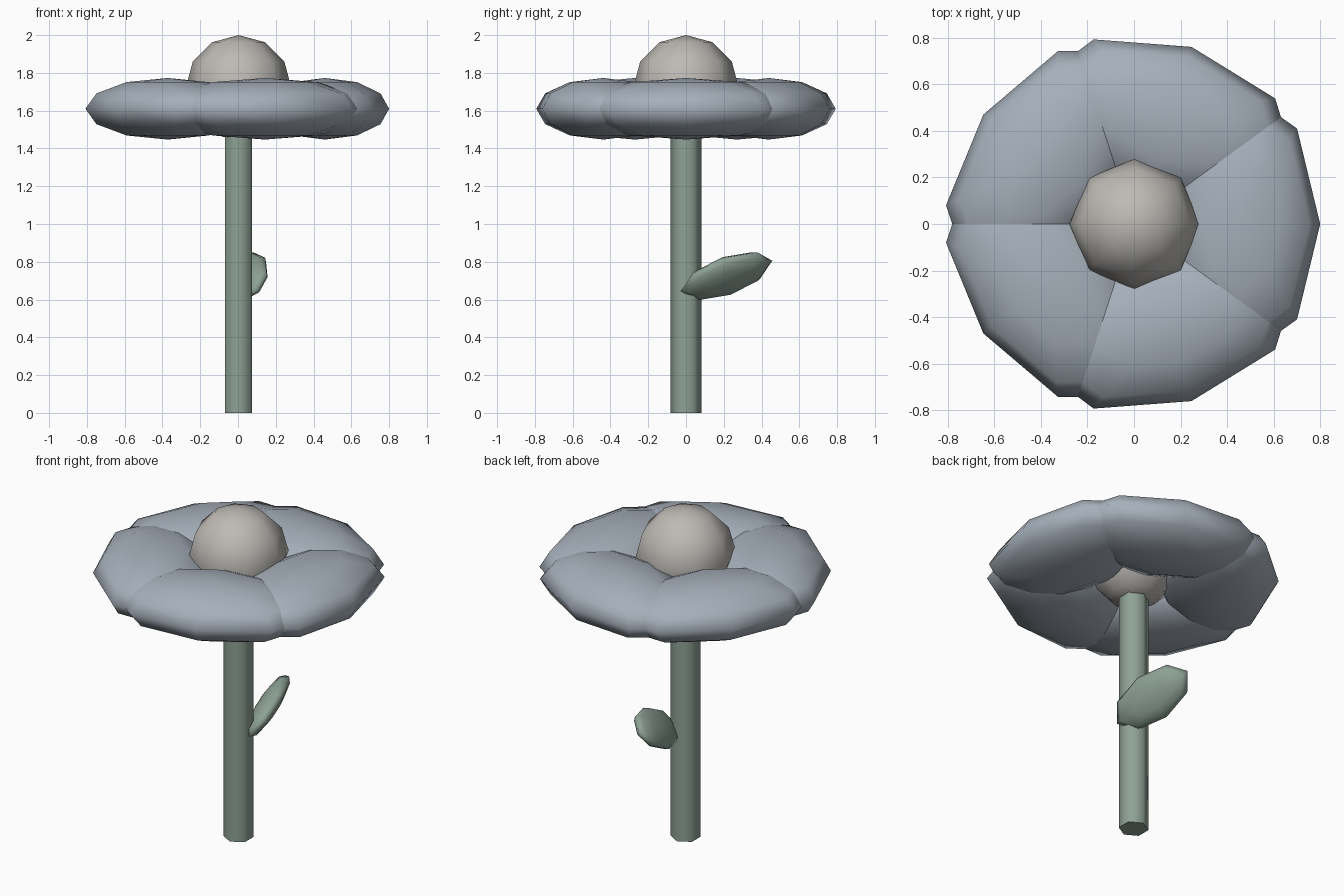
import bpy
import math
from mathutils import Matrix, Vector

if "Cube" in bpy.data.objects:
    bpy.data.objects.remove(bpy.data.objects["Cube"])


def material(name, rgb):
    m = bpy.data.materials.new(name)
    m.diffuse_color = (*rgb, 1)
    m.use_nodes = True
    m.node_tree.nodes["Principled BSDF"].inputs["Base Color"].default_value = m.diffuse_color
    return m


GREEN = material("stem_green", (0.27, 0.36, 0.30))
BLUE = material("petal_blue", (0.38, 0.43, 0.49))
CREAM = material("centre_cream", (0.51, 0.49, 0.46))


def ellipsoid(name, radii, matrix, mat):
    """Low-poly smooth sphere, scaled in its own axes and then placed."""
    bpy.ops.mesh.primitive_uv_sphere_add(segments=8, ring_count=6, radius=1)
    ob = bpy.context.object
    ob.name = name
    ob.data.transform(matrix @ Matrix.Diagonal((*radii, 1)))
    ob.data.materials.append(mat)
    bpy.ops.object.shade_smooth()
    return ob


# Stem: six-sided, smooth around, sharp at the caps
bpy.ops.mesh.primitive_cylinder_add(vertices=6, radius=0.083, depth=1.5,
                                    location=(0.003, 0, 0.75))
stem = bpy.context.object
stem.name = "stem"
stem.data.materials.append(GREEN)
bpy.ops.object.shade_smooth_by_angle(angle=math.radians(65))

# Flower centre
ellipsoid("flower_centre", (0.28, 0.28, 0.28), Matrix.Translation((0.003, 0, 1.72)), CREAM)

# Ring of five overlapping petals
for i in range(5):
    place = Matrix.Rotation(math.radians(72 * i), 4, 'Z') @ Matrix.Translation((0.46, 0, 1.61))
    ellipsoid(f"petal_{i + 1}", (0.34, 0.58, 0.163), place, BLUE)

# Leaf: flattened, leaning out behind the stem and turned on edge
long_axis = Vector((-0.196, 0.93, 0.31)).normalized()
normal = Vector((-0.695, -0.355, 0.628))
normal = (normal - normal.dot(long_axis) * long_axis).normalized()
side = normal.cross(long_axis)
turn = Matrix((long_axis, side, normal)).transposed().to_4x4()
ellipsoid("leaf", (0.26, 0.135, 0.052), Matrix.Translation((0.05, 0.215, 0.725)) @ turn, GREEN)
